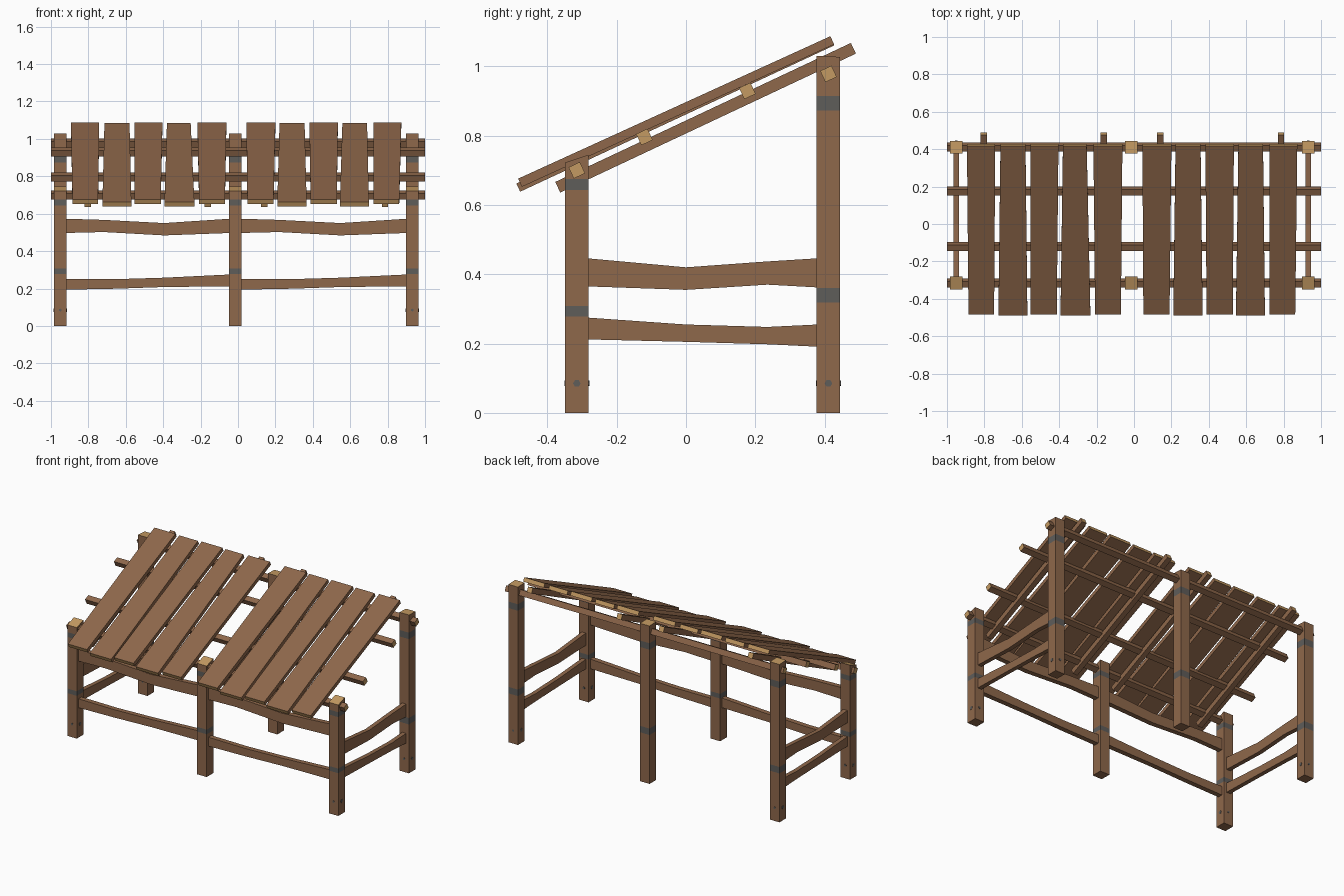
import bpy, bmesh, math
from mathutils import Vector

if "Cube" in bpy.data.objects:
    bpy.data.objects.remove(bpy.data.objects["Cube"])


def mat(name, rgb):
    m = bpy.data.materials.new(name)
    m.diffuse_color = (*rgb, 1)
    m.use_nodes = True
    m.node_tree.nodes["Principled BSDF"].inputs["Base Color"].default_value = m.diffuse_color
    return m


WOOD = mat("brown wood", (0.275, 0.138, 0.07))
GRAIN = mat("pale end grain", (0.55, 0.32, 0.122))
IRON = mat("grey iron", (0.114, 0.109, 0.102))
MATS = [WOOD, GRAIN, IRON]


def loft(name, rings, wall_mats=None, end_mat=1):
    """Skin a list of 4-point rings; each segment may have its own material."""
    bm = bmesh.new()
    loops = [[bm.verts.new(p) for p in r] for r in rings]
    for s, (a, b) in enumerate(zip(loops, loops[1:])):
        for i in range(4):
            j = (i + 1) % 4
            f = bm.faces.new((a[i], a[j], b[j], b[i]))
            f.material_index = wall_mats[s] if wall_mats else 0
    for end in (loops[0], loops[-1]):
        bm.faces.new(end).material_index = end_mat
    bmesh.ops.recalc_face_normals(bm, faces=bm.faces)
    me = bpy.data.meshes.new(name)
    bm.to_mesh(me)
    bm.free()
    for m in MATS:
        me.materials.append(m)
    ob = bpy.data.objects.new(name, me)
    bpy.context.collection.objects.link(ob)
    return ob


def post(name, x, y, top_front, top_back, bands, h=0.034):
    """Square post with iron bands set into its faces and a slanted top."""
    rings, mats = [], []
    levels = [0.0] + [z for b in bands for z in b]
    for k, z in enumerate(levels):
        rings.append([(x - h, y - h, z), (x + h, y - h, z), (x + h, y + h, z), (x - h, y + h, z)])
        mats.append(2 if k % 2 else 0)
    rings.append([(x - h, y - h, top_front), (x + h, y - h, top_front),
                  (x + h, y + h, top_back), (x - h, y + h, top_back)])
    ob = loft(name, rings, mats)
    ob.data.polygons[-2].material_index = 0     # underside


def rail(name, axis, offset, pts, half=0.016):
    """Wavy rail: pts are (position, bottom, top) along the x or y axis."""
    rings = []
    for t, lo, hi in pts:
        r = []
        for s, z in ((-half, lo), (half, lo), (half, hi), (-half, hi)):
            r.append((t, offset + s, z) if axis == "x" else (offset + s, t, z))
        rings.append(r)
    loft(name, rings, end_mat=0)


def sloped(name, p0, p1, x0, x1, thick):
    """Sloping board in the yz plane; x0, x1 are (left, right) at each end."""
    d = Vector((p1[0] - p0[0], p1[1] - p0[1])).normalized()
    ny, nz = -d.y * thick / 2, d.x * thick / 2
    rings = []
    for (y, z), (l, r) in ((p0, x0), (p1, x1)):
        rings.append([(l, y - ny, z - nz), (r, y - ny, z - nz), (r, y + ny, z + nz), (l, y + ny, z + nz)])
    loft(name, rings)


XS = (-0.95, -0.015, 0.932)
YF, YB = -0.315, 0.411

# Posts
for i, x in enumerate(XS):
    post(f"front_post_{i+1}", x, YF, 0.722, 0.745, [(0.278, 0.308), (0.643, 0.675)])
    post(f"back_post_{i+1}", x, YB, 1.03, 1.027, [(0.318, 0.36), (0.873, 0.915)])

# Iron pegs through the feet of the corner posts
for x in (XS[0], XS[2]):
    for y in (YF, YB):
        for rot, r in (((0, math.pi / 2, 0), 0.011), ((math.pi / 2, 0, 0), 0.008)):
            bpy.ops.mesh.primitive_cylinder_add(vertices=6, radius=r, depth=0.072,
                                                location=(x, y, 0.085), rotation=rot)
            bpy.context.object.name = "foot_peg"
            bpy.context.object.data.materials.append(IRON)

# Front rails, two per bay
for i in (0, 1):
    a, b = XS[i] + 0.03, XS[i + 1] - 0.03
    L = b - a
    rail(f"front_upper_rail_{i+1}", "x", YF,
         [(a, 0.497, 0.573), (a + L * 0.23, 0.502, 0.567), (a + L * 0.6, 0.484, 0.55), (b, 0.497, 0.573)])
    rail(f"front_lower_rail_{i+1}", "x", YF,
         [(a, 0.194, 0.252), (a + L * 0.3, 0.199, 0.25), (a + L * 0.6, 0.208, 0.258), (b, 0.212, 0.275)])

# Side rails
for side, x in (("left", XS[0]), ("right", XS[2])):
    rail(f"{side}_upper_rail", "y", x,
         [(-0.285, 0.365, 0.446), (0, 0.355, 0.42), (0.235, 0.37, 0.437), (0.38, 0.362, 0.446)], 0.014)
    rail(f"{side}_lower_rail", "y", x,
         [(-0.285, 0.212, 0.275), (0, 0.205, 0.255), (0.235, 0.198, 0.248), (0.38, 0.191, 0.255)], 0.014)

# Purlins running the full length, turned to the roof slope
for i, (y, z) in enumerate(((-0.315, 0.70), (-0.12, 0.796), (0.177, 0.929), (0.411, 0.978))):
    corners = [math.radians(45 + 90 * k + 25) for k in range(4)]
    R = 0.0255
    loft(f"purlin_{i+1}", [[(x, y + R * math.cos(c), z + R * math.sin(c)) for c in corners]
                           for x in (-1, 1)])

# Rafters below the purlins
for i, x in enumerate((-0.803, -0.162, 0.141, 0.786)):
    w = (x - 0.017, x + 0.017)
    sloped(f"rafter_{i+1}", (-0.37, 0.651), (0.483, 1.052), w, w, 0.034)

# Roof planks: (front left, front right, back left, back right)
PLANKS = [(-0.885, -0.748, -0.893, -0.742), (-0.725, -0.57, -0.714, -0.58),
          (-0.553, -0.413, -0.553, -0.404), (-0.393, -0.233, -0.38, -0.253),
          (-0.208, -0.07, -0.217, -0.062), (0.05, 0.19, 0.045, 0.2),
          (0.21, 0.367, 0.222, 0.356), (0.388, 0.528, 0.382, 0.534),
          (0.545, 0.7, 0.558, 0.69), (0.725, 0.862, 0.725, 0.873)]
for i, (a, b, c, d) in enumerate(PLANKS):
    high = i % 5 % 2 == 0
    z0, z1 = (0.664, 1.075) if high else (0.650, 1.072)
    sloped(f"roof_plank_{i+1}", (-0.479 if high else -0.484, z0), (0.422, z1), (a, b), (c, d), 0.026)
